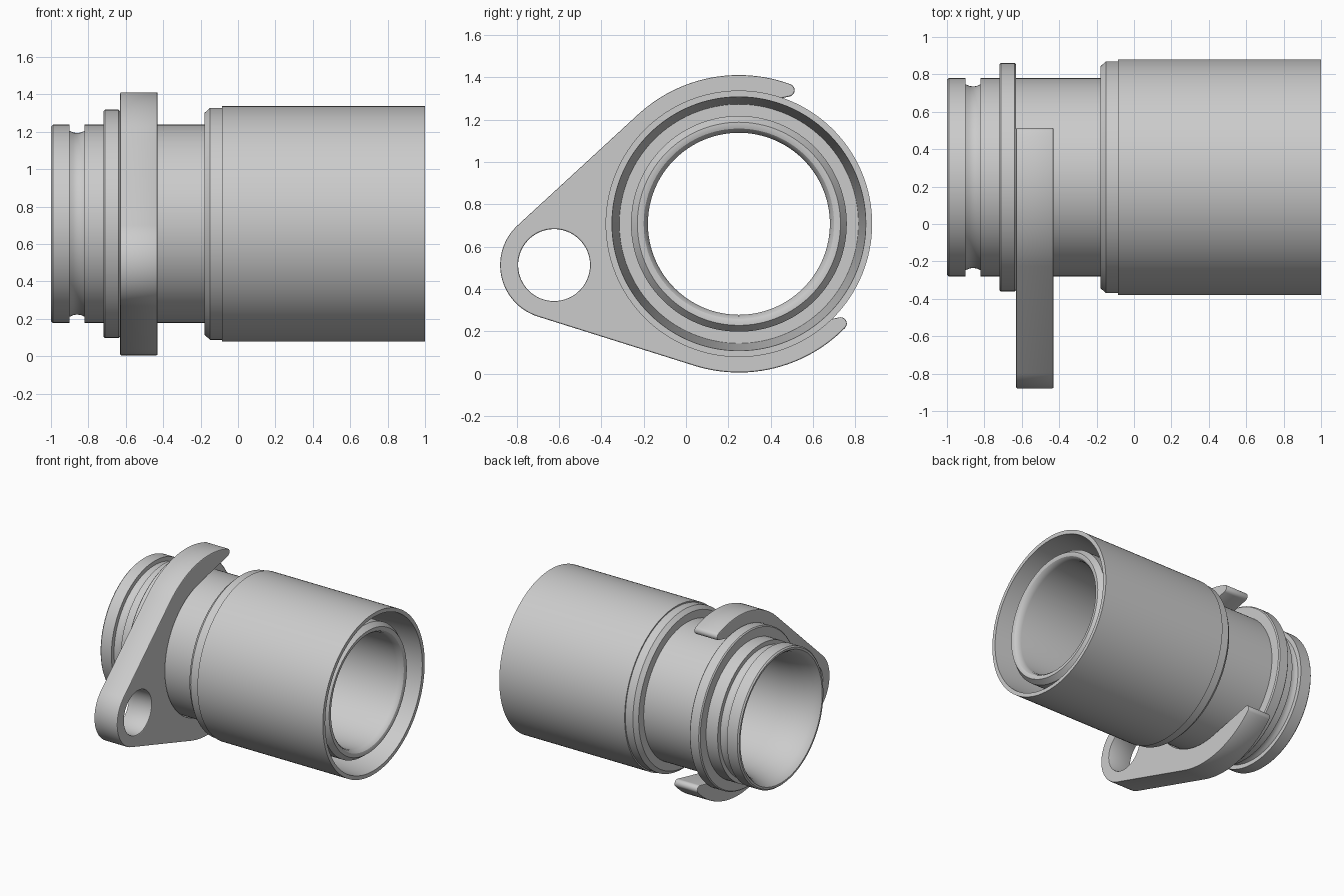
import bpy
import bmesh
from math import cos, sin, radians, sqrt, asin, degrees
from mathutils import Matrix, Vector

cube = bpy.data.objects.get("Cube")
if cube:
    bpy.data.objects.remove(cube, do_unlink=True)

AXIS_Y, AXIS_Z = 0.25, 0.708    # centre line of the tube, parallel to x
SEGMENTS = 128

grey = bpy.data.materials.new("light_grey")
grey.use_nodes = True
grey.diffuse_color = (0.6, 0.6, 0.6, 1)
grey.node_tree.nodes["Principled BSDF"].inputs["Base Color"].default_value = (0.6, 0.6, 0.6, 1)


def finish(obj, angle=28):
    """Select an object and smooth its gentle edges only."""
    bpy.ops.object.select_all(action="DESELECT")
    obj.select_set(True)
    bpy.context.view_layer.objects.active = obj
    if obj.type == "CURVE":
        bpy.ops.object.convert(target="MESH")
    bpy.ops.object.shade_smooth_by_angle(angle=radians(angle))


def lathe(name, profile):
    """Turn a closed (x, radius) profile around the centre line."""
    bm = bmesh.new()
    verts = [bm.verts.new((x, 0, r)) for x, r in profile]
    edges = [bm.edges.new((v, verts[i - 1])) for i, v in enumerate(verts)]
    bmesh.ops.spin(bm, geom=verts + edges, cent=(0, 0, 0), axis=(1, 0, 0),
                   angle=radians(360), steps=SEGMENTS, use_merge=True)
    bmesh.ops.remove_doubles(bm, verts=bm.verts, dist=0.0001)
    bmesh.ops.recalc_face_normals(bm, faces=bm.faces)
    mesh = bpy.data.meshes.new(name)
    bm.to_mesh(mesh)
    bm.free()
    mesh.materials.append(grey)
    obj = bpy.data.objects.new(name, mesh)
    obj.location = (0, AXIS_Y, AXIS_Z)
    bpy.context.collection.objects.link(obj)
    finish(obj)


def arc(cx, cy, r, start, end, steps):
    angles = [radians(start + (end - start) * i / steps) for i in range(steps + 1)]
    return [(cx + r * cos(a), cy + r * sin(a)) for a in angles]


# Inner tube with rounded groove, chamfered nose and flared mouth
groove = [(-0.86 + 0.04 * x, 0.485 + 0.012 * x * x) for x in (-1, -0.5, 0, 0.5, 1)]
lathe("inner_tube", [
    (-1, 0.505), (-1, 0.52), (-0.99, 0.53), (-0.9, 0.53), *groove, (-0.82, 0.53),
    (-0.12, 0.53), (-0.12, 0.51), (0.91, 0.51), (0.95, 0.48), (0.95, 0.465),
    (0.945, 0.45), (0.93, 0.437), (0.9, 0.43),
    (-0.7, 0.43), (-0.8, 0.437), (-0.88, 0.452), (-0.95, 0.474), (-0.985, 0.492)])

# Collar beside the clamp plate
lathe("collar", [(-0.72, 0.5), (-0.72, 0.602), (-0.712, 0.61), (-0.638, 0.61),
                 (-0.63, 0.602), (-0.63, 0.5)])

# Outer sleeve: chamfered shoulder and a deep tapered annular recess
lathe("outer_sleeve", [
    (-0.18, 0.5), (-0.18, 0.592), (-0.15, 0.62), (-0.085, 0.62), (-0.085, 0.63),
    (1, 0.63), (1, 0.6), (0.4, 0.565), (0.4, 0.5)])

# Clamp plate: teardrop outline with an open slot and a bolt hole
OUTER, BOSS, REACH, SLOT, TIP = 0.703, 0.255, 0.895, 0.535, 0.03
tangent = 90 + degrees(asin((OUTER - BOSS) / REACH))
tip_v = SLOT + TIP
tip_u = sqrt((OUTER - TIP) ** 2 - tip_v ** 2)
tip_angle = degrees(Vector((1, 0)).angle(Vector((tip_u, tip_v))))
half = (arc(0, 0, SLOT, 180, 90, 32)
        + arc(tip_u, tip_v, TIP, -90, tip_angle, 12)
        + arc(0, 0, OUTER, tip_angle, tangent, 24)[1:]
        + arc(-REACH, 0, BOSS, tangent, 180, 16))
outline = half + [(u, -v) for u, v in reversed(half[1:-1])]
bolt_hole = arc(-REACH, 0, 0.17, 0, 360, 64)[:-1]

curve = bpy.data.curves.new("clamp_plate", "CURVE")
curve.dimensions = "2D"
curve.fill_mode = "BOTH"
curve.extrude = 0.094
curve.bevel_depth = 0.006
curve.bevel_resolution = 1
curve.offset = -0.006
for loop in (outline, bolt_hole):
    spline = curve.splines.new("POLY")
    spline.points.add(len(loop) - 1)
    for point, (u, v) in zip(spline.points, loop):
        point.co = (u, v, 0, 1)
    spline.use_cyclic_u = True
curve.materials.append(grey)
plate = bpy.data.objects.new("clamp_plate", curve)
bpy.context.collection.objects.link(plate)
# Plate plane becomes y-z, tilted so the bolt ear hangs slightly low
to_side = Matrix(((0, 0, 1, 0), (1, 0, 0, 0), (0, 1, 0, 0), (0, 0, 0, 1)))
plate.matrix_world = (Matrix.Translation((-0.53, AXIS_Y, AXIS_Z)) @ to_side
                      @ Matrix.Rotation(radians(12.6), 4, "Z"))
finish(plate)
